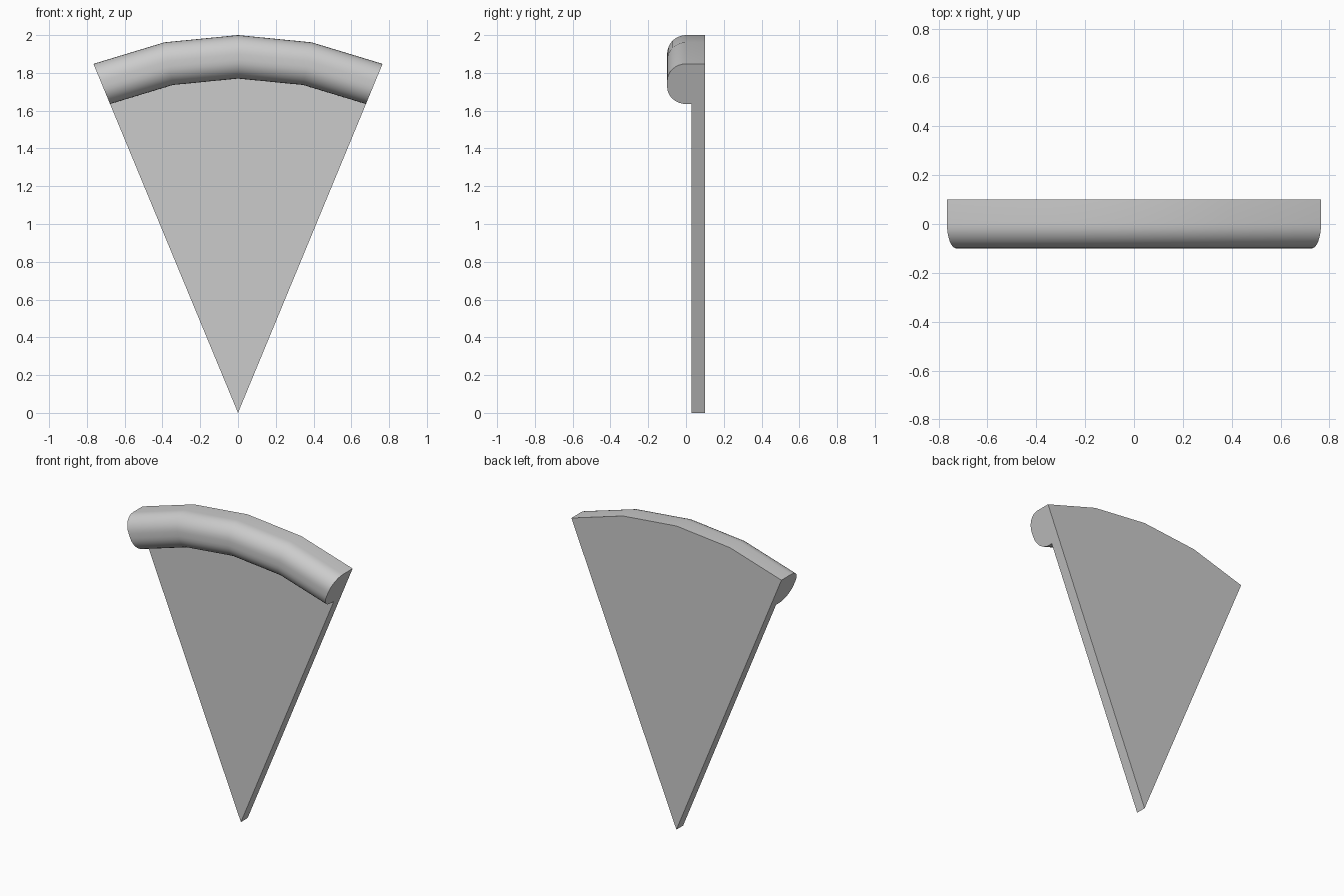
import bpy, bmesh, math
from mathutils import Vector

cube = bpy.data.objects.get("Cube")
if cube:
    bpy.data.objects.remove(cube, do_unlink=True)

RADIUS, INNER = 2.0, 1.77       # outer rim and inner side of the crust
BACK, BASE_FRONT = 0.1, 0.03    # flat base thickness in y
ROUND = 0.1                     # crust corner radius
STEPS, SEGMENTS = 8, 4
HALF_ANGLE = math.radians(22.5)

grey = bpy.data.materials.new("light grey")
grey.use_nodes = True
colour = (0.6, 0.6, 0.6, 1)
grey.diffuse_color = colour
grey.node_tree.nodes["Principled BSDF"].inputs["Base Color"].default_value = colour


def corner(centre, start):
    """Quarter round of the crust as (distance from tip, y)."""
    angles = [start + math.pi / 2 * i / STEPS for i in range(STEPS + 1)]
    return [(centre + ROUND * math.cos(a), -ROUND * math.sin(a)) for a in angles]


# Radial section: thin base with a rounded crust at its outer end
profile = [(0, BACK), (RADIUS, BACK)]
profile += corner(RADIUS - ROUND, 0) + corner(INNER + ROUND, math.pi / 2)
profile += [(INNER, BASE_FRONT), (0, BASE_FRONT)]

# Sweep the section around the tip
bm = bmesh.new()
rings = []
for s in range(SEGMENTS + 1):
    a = HALF_ANGLE * (2 * s / SEGMENTS - 1)
    rings.append([bm.verts.new(Vector((r * math.sin(a), y, r * math.cos(a))))
                  for r, y in profile])
count = len(profile)
for near, far in zip(rings, rings[1:]):
    for i in range(count - 1):
        j = i + 1
        bm.faces.new((near[i], near[j], far[j], far[i]))

# Cut sides
bm.faces.new(rings[0])
bm.faces.new(rings[-1][::-1])
bmesh.ops.remove_doubles(bm, verts=bm.verts, dist=0.0001)
bmesh.ops.recalc_face_normals(bm, faces=bm.faces)

mesh = bpy.data.meshes.new("slice_with_crust")
bm.to_mesh(mesh)
bm.free()
mesh.materials.append(grey)
wedge = bpy.data.objects.new("slice_with_crust", mesh)
bpy.context.collection.objects.link(wedge)

# Smooth crust, sharp cut edges
bpy.ops.object.select_all(action='DESELECT')
wedge.select_set(True)
bpy.context.view_layer.objects.active = wedge
bpy.ops.object.shade_smooth_by_angle(angle=math.radians(30))
